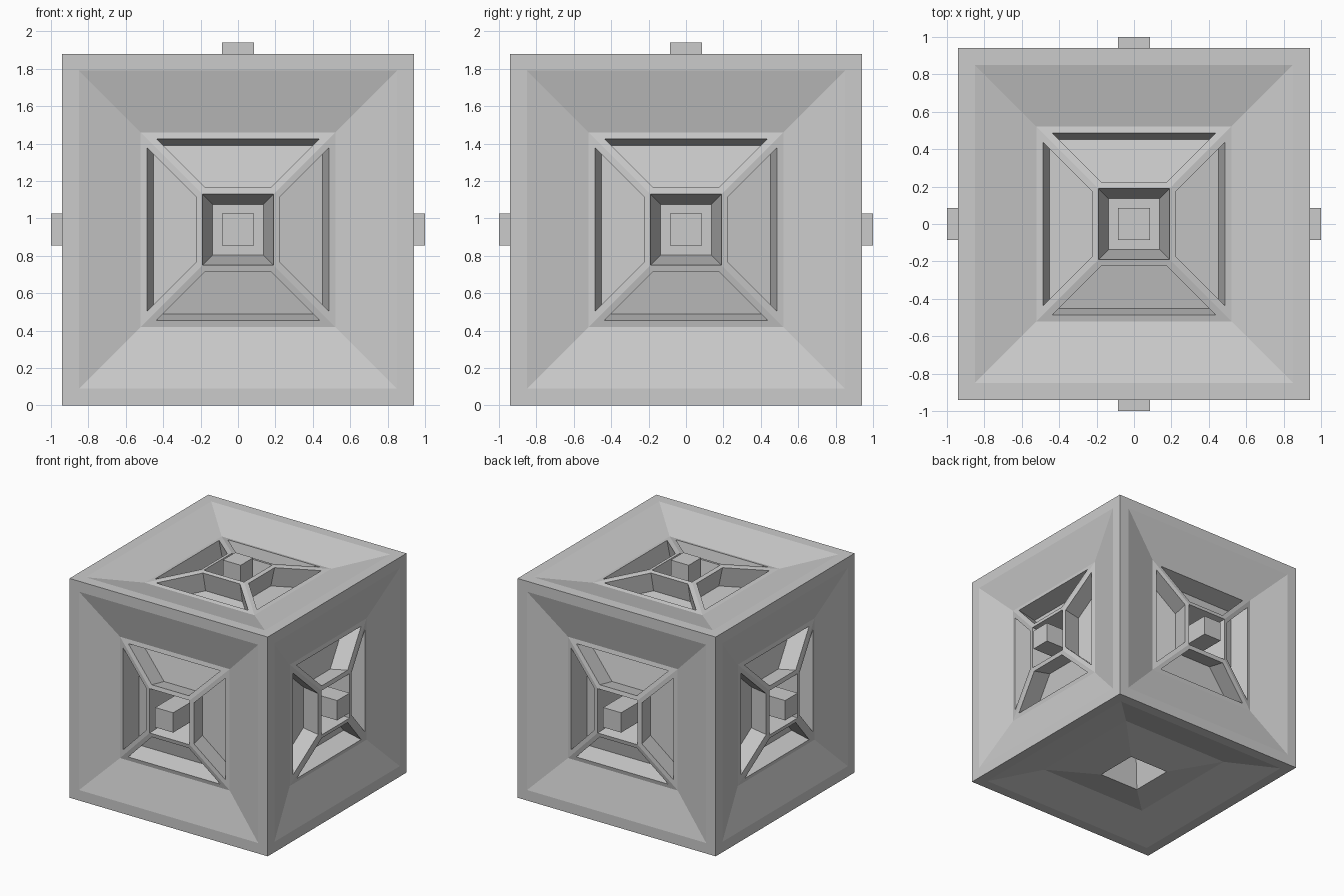
import bpy, bmesh
from mathutils import Vector

if "Cube" in bpy.data.objects:
    bpy.data.objects.remove(bpy.data.objects["Cube"])

HALF = 0.94                 # half side of the cube
MID = Vector((0, 0, HALF))  # cube centre
WELL = 0.30                 # depth of the central wells


def inset(bm, face, thickness, depth=0.0):
    """Inset one face; the face stays in the middle, the new ring is returned."""
    bm.normal_update()
    ring = bmesh.ops.inset_individual(bm, faces=[face], thickness=thickness,
                                      depth=depth, use_even_offset=True)["faces"]
    bm.normal_update()
    return [f for f in ring if f is not face]


def make_object(name, bm):
    mesh = bpy.data.meshes.new(name)
    bm.to_mesh(mesh)
    bm.free()
    obj = bpy.data.objects.new(name, mesh)
    bpy.context.collection.objects.link(obj)
    return obj


# Cube body with a stepped recess on every side
bm = bmesh.new()
bmesh.ops.create_cube(bm, size=2 * HALF)
bm.normal_update()
sides = [(f, f.normal.copy()) for f in bm.faces]
for face, normal in sides:
    inset(bm, face, 0.09)                    # flat rim
    inset(bm, face, 0.33, -0.085)            # slope down
    struts = inset(bm, face, 0.33, 0.07)     # shallow raised pyramid
    inset(bm, face, 0.055, -WELL)            # tapered central well
    if normal.z > -0.5:                      # the underside has no pockets
        for panel in struts:
            inset(bm, panel, 0.035)          # strut edges
            inset(bm, panel, 0.0, -0.17)     # trapezoid pockets
bmesh.ops.translate(bm, verts=bm.verts, vec=MID)
make_object("cube_body", bm)

# Square pegs standing in the wells of the five visible sides
pegs = {"front": (0, -1, 0), "back": (0, 1, 0), "left": (-1, 0, 0),
        "right": (1, 0, 0), "top": (0, 0, 1)}
OUTER, INNER, WIDTH = 1.0, HALF - WELL - 0.015, 0.17
for name, d in pegs.items():
    d = Vector(d)
    bm = bmesh.new()
    bmesh.ops.create_cube(bm, size=1)
    size = [OUTER - INNER if abs(c) > 0.5 else WIDTH for c in d]
    bmesh.ops.scale(bm, verts=bm.verts, vec=size)
    bmesh.ops.translate(bm, verts=bm.verts, vec=MID + d * (OUTER + INNER) / 2)
    make_object(name + "_peg", bm)
